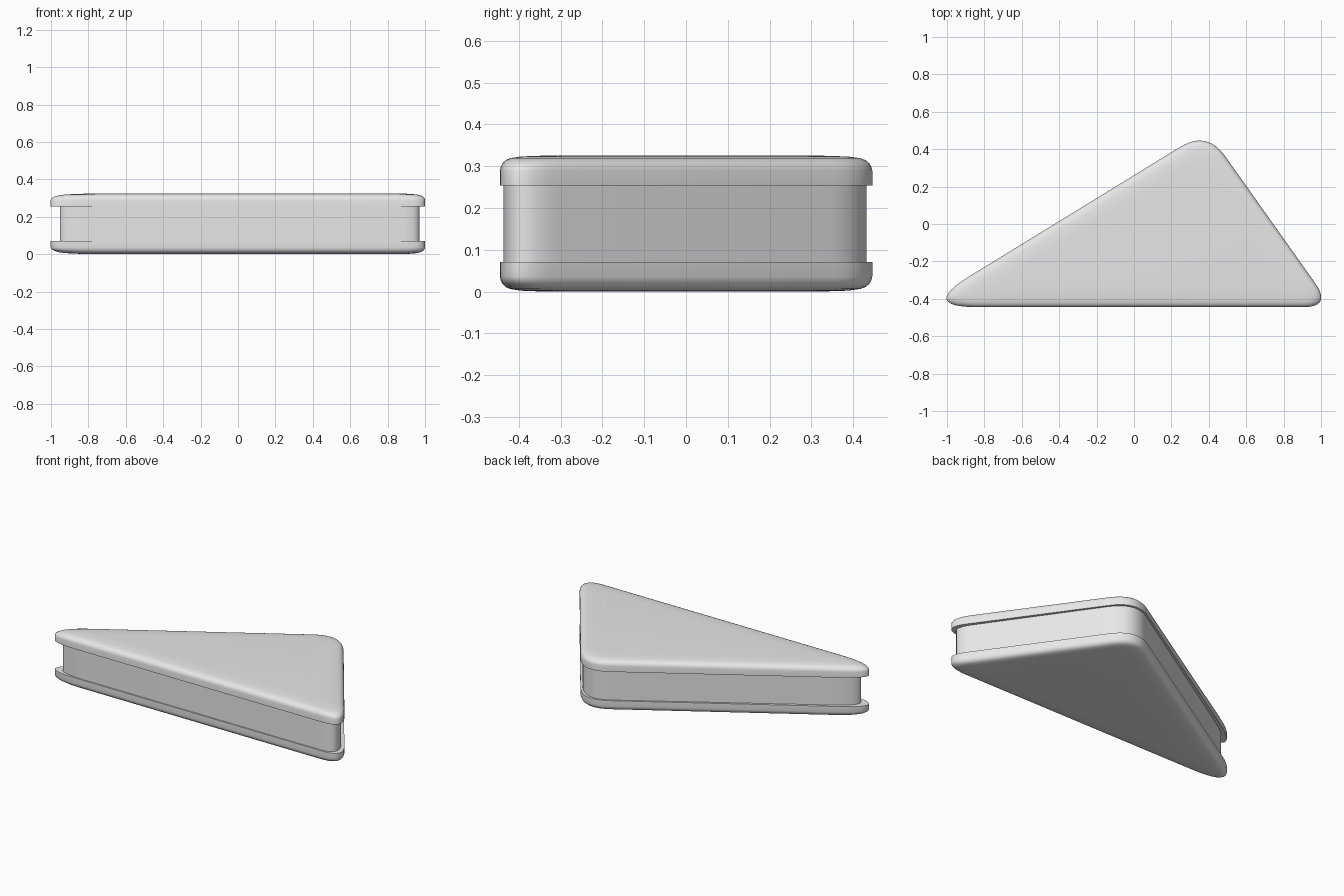
import bpy, bmesh, math
from mathutils import Vector

cube = bpy.data.objects.get("Cube")
if cube:
    bpy.data.objects.remove(cube, do_unlink=True)

grey = bpy.data.materials.new("light_grey")
grey.use_nodes = True
grey.diffuse_color = (0.8, 0.8, 0.8, 1)
grey.node_tree.nodes["Principled BSDF"].inputs["Base Color"].default_value = (0.8, 0.8, 0.8, 1)

CENTRE = Vector((0.28, -0.04))     # centre of the triangle's inscribed circle
ROUNDING = (0.32, 0.16, 0.17)      # corner lengths: left tip, right tip, back
STEPS = 12


def outline(corners):
    """Triangle with each corner replaced by a quadratic curve."""
    points = []
    pts = [Vector(c) for c in corners]
    for i, v in enumerate(pts):
        a = v + (pts[i - 1] - v).normalized() * ROUNDING[i]
        b = v + (pts[(i + 1) % 3] - v).normalized() * ROUNDING[i]
        for k in range(STEPS + 1):
            t = k / STEPS
            points.append(a * (1 - t) ** 2 + v * 2 * t * (1 - t) + b * t * t)
    return points


def loft(name, points, profile):
    """Stack inset copies of an outline; profile holds (inset fraction, z)."""
    bm = bmesh.new()
    rings = []
    for inset, z in profile:
        ring = [CENTRE + (p - CENTRE) * (1 - inset) for p in points]
        rings.append([bm.verts.new((p.x, p.y, z)) for p in ring])
    n = len(points)
    for low, high in zip(rings, rings[1:]):
        for i in range(n):
            j = (i + 1) % n
            bm.faces.new((low[i], low[j], high[j], high[i]))
    bm.faces.new(rings[0][::-1])
    bm.faces.new(rings[-1])
    bmesh.ops.recalc_face_normals(bm, faces=bm.faces)
    mesh = bpy.data.meshes.new(name)
    bm.to_mesh(mesh)
    bm.free()
    mesh.materials.append(grey)
    obj = bpy.data.objects.new(name, mesh)
    bpy.context.collection.objects.link(obj)
    bpy.ops.object.select_all(action='DESELECT')
    obj.select_set(True)
    bpy.context.view_layer.objects.active = obj
    bpy.ops.object.shade_smooth_by_angle(angle=math.radians(45))
    return obj


plate = outline([(-1.15, -0.445), (1.06, -0.445), (0.39, 0.50)])
wall = outline([(-1.10, -0.437), (1.03, -0.437), (0.385, 0.487)])

# Softly crowned plate profile, measured from its flat inner face
crown = [(0, 0), (0, 0.035), (0.004, 0.044), (0.015, 0.053), (0.032, 0.060),
         (0.06, 0.065), (0.12, 0.069), (0.25, 0.071)]

# Top and bottom plates mirror each other about the recessed wall
loft("top_plate", plate, [(e, 0.254 + h) for e, h in crown])
loft("bottom_plate", plate, [(e, 0.071 - h) for e, h in crown])
loft("recessed_wall", wall, [(0, 0.06), (0, 0.265)])
